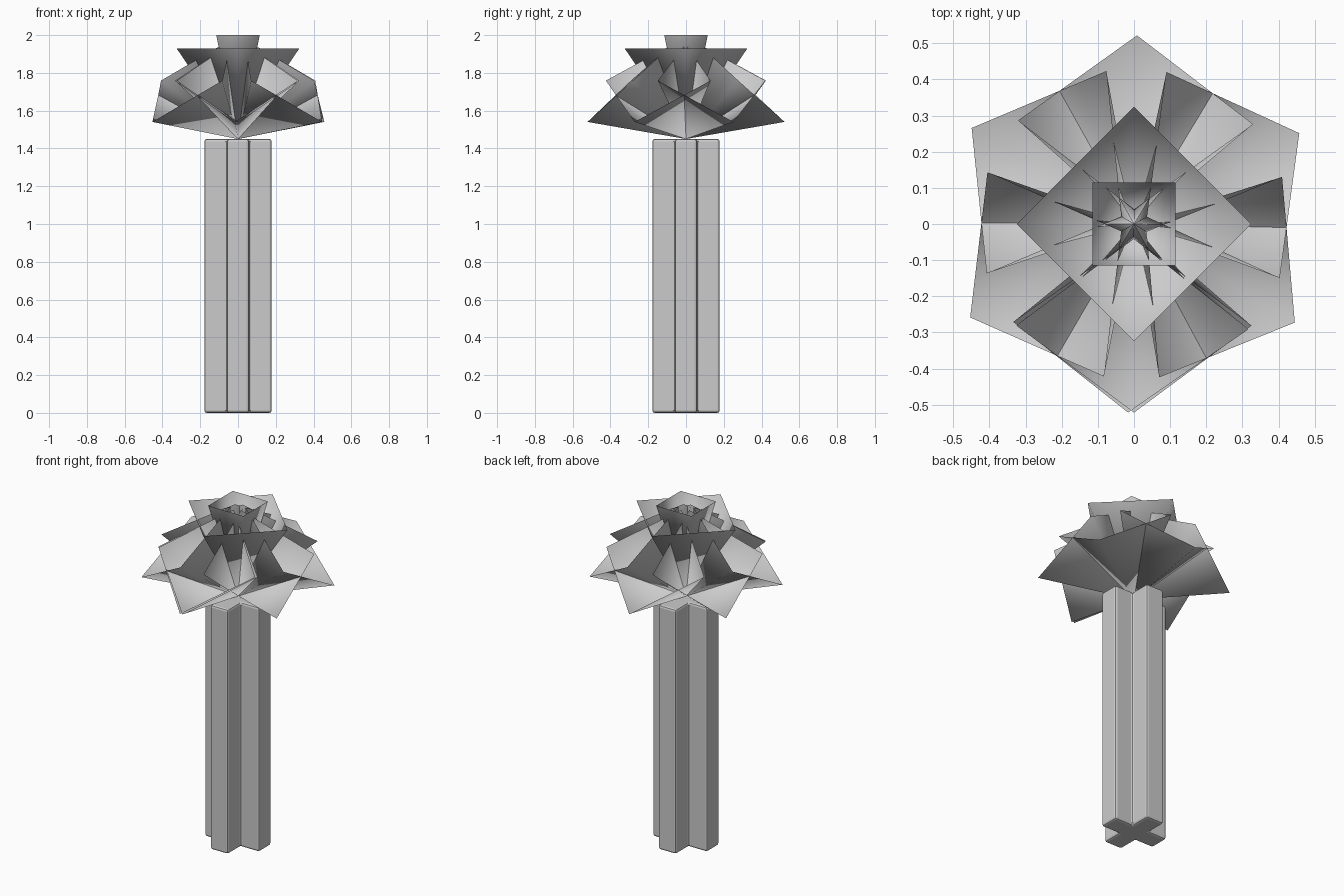
import bpy, bmesh
from math import radians, cos, sin
from mathutils import Matrix

if "Cube" in bpy.data.objects:
    bpy.data.objects.remove(bpy.data.objects["Cube"])

BASE_Z = 1.45


def make_object(name, bm):
    mesh = bpy.data.meshes.new(name)
    bm.to_mesh(mesh)
    bm.free()
    obj = bpy.data.objects.new(name, mesh)
    bpy.context.collection.objects.link(obj)
    return obj


def open_cup(name, radius, depth, turn=0, tilt=0, spin=0):
    """Open, inverted four-sided pyramid whose tip sits on the column top."""
    bm = bmesh.new()
    tip = bm.verts.new((0, 0, 0))
    rim = []
    for i in range(4):
        a = radians(turn + 90 * i)
        rim.append(bm.verts.new((radius * cos(a), radius * sin(a), depth)))
    for i in range(4):
        face = bm.faces.new((tip, rim[(i + 1) % 4], rim[i]))
        face.smooth = True
    bm.transform(Matrix.Translation((0, 0, BASE_Z))
                 @ Matrix.Rotation(radians(spin), 4, 'Z')
                 @ Matrix.Rotation(radians(tilt), 4, 'Y'))
    return make_object(name, bm)


# Column: extruded plus-shaped profile with softened edges
R, W = 0.178, 0.058
bm = bmesh.new()
corner = [(R, -W), (R, W), (W, W)]
ring = []
for k in range(4):
    c, s = round(cos(radians(90 * k))), round(sin(radians(90 * k)))
    ring += [bm.verts.new((c * x - s * y, s * x + c * y, 0)) for x, y in corner]
face = bm.faces.new(ring)
top = bmesh.ops.extrude_face_region(bm, geom=[face])["geom"]
bmesh.ops.translate(bm, vec=(0, 0, BASE_Z),
                    verts=[v for v in top if isinstance(v, bmesh.types.BMVert)])
bmesh.ops.recalc_face_normals(bm, faces=bm.faces[:])
column = make_object("column", bm)
bevel = column.modifiers.new("soft_edges", 'BEVEL')
bevel.width = 0.012
bevel.segments = 2

# Outer ring of tilted cups; the seventh nearly overlaps the first
for i in range(7):
    open_cup(f"outer_petal_{i + 1}", 0.325, 0.418, tilt=42.3, spin=-91.8 + 60.3 * i)

# Upright middle cup and narrow centre cup
open_cup("middle_cup", 0.325, 0.48)
open_cup("centre_cup", 0.163, 0.55, turn=45)
